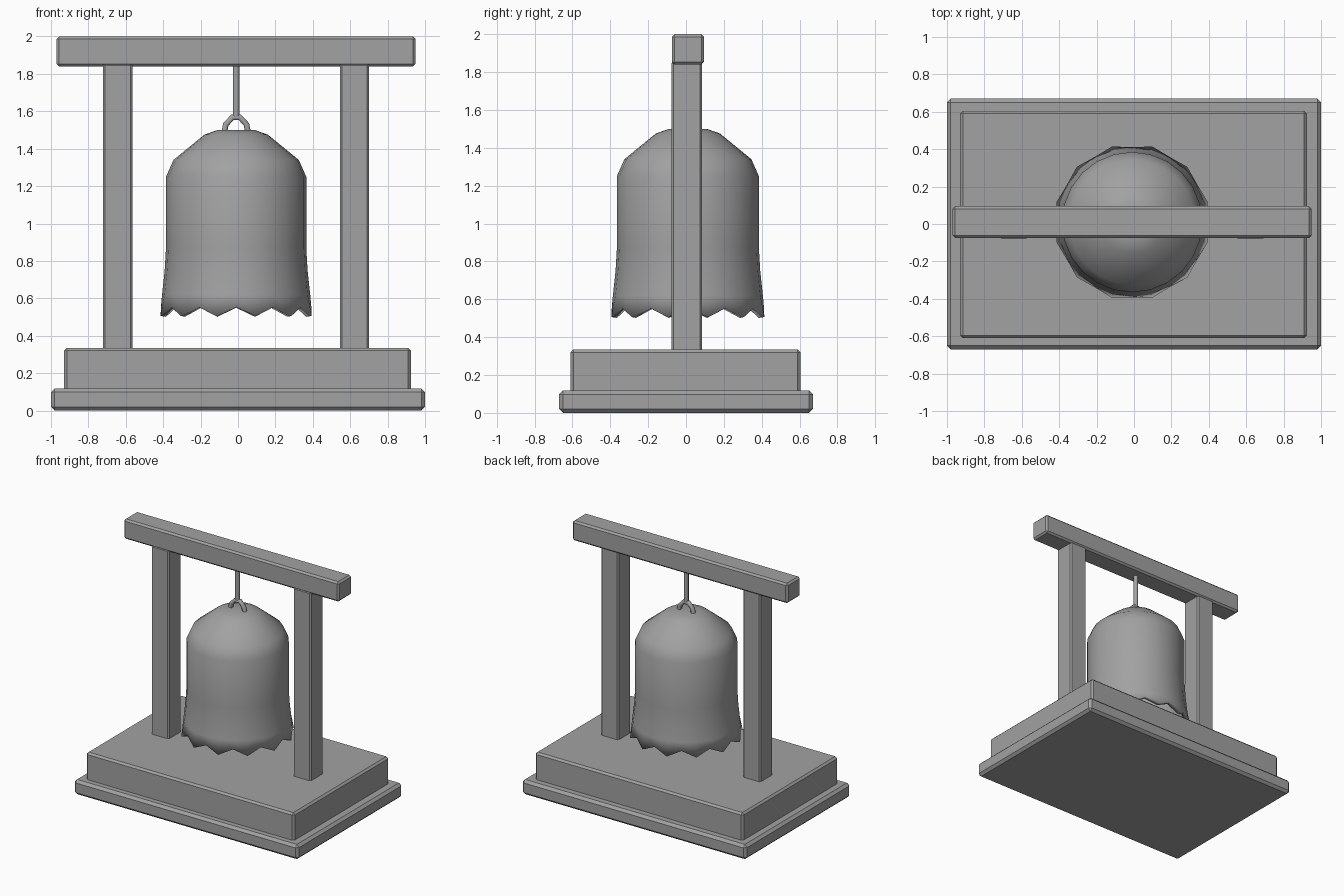
import bpy, bmesh
from math import sin, cos, pi
from mathutils import Vector

cube = bpy.data.objects.get("Cube")
if cube:
    bpy.data.objects.remove(cube, do_unlink=True)

GREY = (0.36, 0.36, 0.36, 1)
stone = bpy.data.materials.new("plain_grey")
stone.use_nodes = True
stone.diffuse_color = GREY
stone.node_tree.nodes["Principled BSDF"].inputs["Base Color"].default_value = GREY

CX, CY = -0.01, 0.01  # bell axis


def add_object(name, bm):
    bmesh.ops.recalc_face_normals(bm, faces=bm.faces[:])
    mesh = bpy.data.meshes.new(name)
    bm.to_mesh(mesh)
    bm.free()
    mesh.materials.append(stone)
    obj = bpy.data.objects.new(name, mesh)
    bpy.context.collection.objects.link(obj)
    return obj


def add_box(name, low, high, bevel):
    low, high = Vector(low), Vector(high)
    bm = bmesh.new()
    bmesh.ops.create_cube(bm, size=1)
    bmesh.ops.scale(bm, vec=high - low, verts=bm.verts[:])
    bmesh.ops.translate(bm, vec=(low + high) / 2, verts=bm.verts[:])
    bmesh.ops.bevel(bm, geom=bm.edges[:], offset=bevel, segments=1,
                    affect='EDGES', profile=0.5)
    return add_object(name, bm)


def smooth(obj, angle):
    bpy.ops.object.select_all(action='DESELECT')
    obj.select_set(True)
    bpy.context.view_layer.objects.active = obj
    bpy.ops.object.shade_smooth_by_angle(angle=angle)


# Stepped base
add_box("base_slab", (-1, -0.67, 0), (1, 0.67, 0.118), 0.02)
add_box("base_plinth", (-0.93, -0.61, 0.1), (0.925, 0.605, 0.335), 0.015)

# Frame
for side, x in (("right", -0.643), ("left", 0.623)):
    add_box(side + "_post", (x - 0.078, -0.077, 0.32), (x + 0.078, 0.085, 1.855), 0.01)
add_box("top_beam", (-0.97, -0.075, 1.84), (0.95, 0.095, 2), 0.014)

# Bell: lathed rings with a scalloped lowest ring
SEGMENTS = 24
profile = [(0.10, 1.5), (0.17, 1.475), (0.335, 1.34), (0.375, 1.25), (0.375, 0.87),
           (0.382, 0.75), (0.396, 0.62), (0.41, 0.53)]
bm = bmesh.new()
rings = []
for i, (radius, z) in enumerate(profile):
    ring = []
    for s in range(SEGMENTS):
        a = 2 * pi * s / SEGMENTS
        r, height = radius, z
        if i == len(profile) - 1:
            wave = 1 if s % 2 else -1
            height -= 0.024 * wave
            r += 0.008 * wave
        ring.append(bm.verts.new((CX + r * cos(a), CY + r * sin(a), height)))
    rings.append(ring)
bm.faces.new(rings[0])
for upper, lower in zip(rings, rings[1:]):
    for s in range(SEGMENTS):
        t = (s + 1) % SEGMENTS
        bm.faces.new((upper[s], lower[s], lower[t], upper[t]))
bell = add_object("bell", bm)
# Make sure the open shell faces outwards before it is thickened
if bell.data.polygons[0].normal.z < 0:
    bell.data.flip_normals()
shell = bell.modifiers.new("wall", 'SOLIDIFY')
shell.thickness = 0.03
shell.offset = -1
smooth(bell, 0.6)

# Hanging loop: a faceted arch on the crown
curve = bpy.data.curves.new("hanging_loop", 'CURVE')
curve.dimensions = '3D'
curve.bevel_depth = 0.018
curve.bevel_resolution = 1
curve.use_fill_caps = True
path = [(-0.067, 1.47), (-0.055, 1.53), (-0.02, 1.568),
        (0.02, 1.568), (0.055, 1.53), (0.067, 1.47)]
spline = curve.splines.new('POLY')
spline.points.add(len(path) - 1)
for point, (x, z) in zip(spline.points, path):
    point.co = (CX + x, CY, z, 1)
curve.materials.append(stone)
loop = bpy.data.objects.new("hanging_loop", curve)
bpy.context.collection.objects.link(loop)

# Hanging rod
bm = bmesh.new()
bmesh.ops.create_cone(bm, cap_ends=True, segments=8, radius1=0.018, radius2=0.018, depth=0.29)
bmesh.ops.translate(bm, vec=(CX, CY, 1.71), verts=bm.verts[:])
rod = add_object("hanging_rod", bm)
smooth(rod, 0.9)
